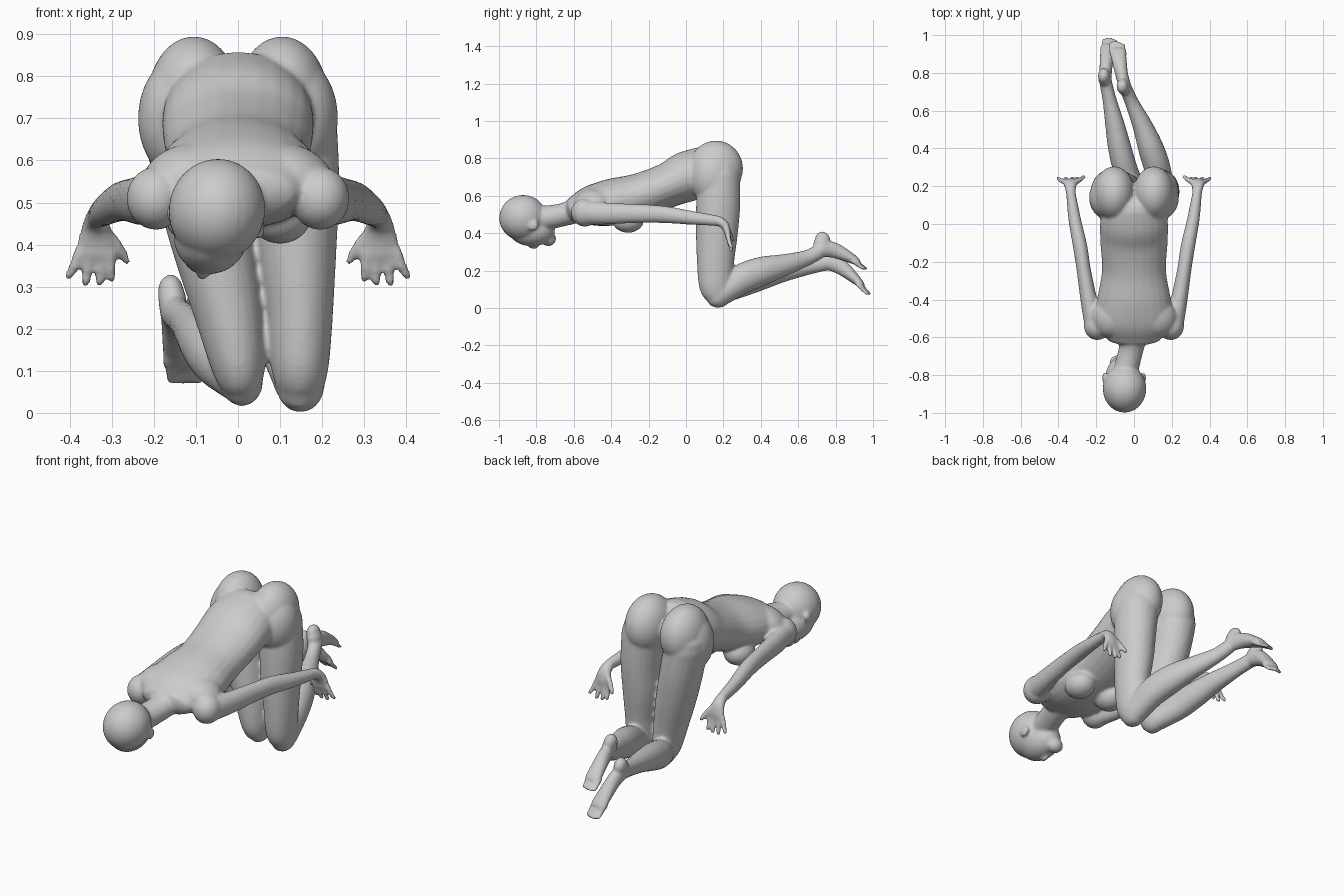
import bpy, bmesh, math
from mathutils import Vector, Matrix

bm = bmesh.new()

def catmull(p, t):
    i = min(int(t), len(p) - 2)
    f = t - i
    p0, p1, p2, p3 = p[max(i - 1, 0)], p[i], p[i + 1], p[min(i + 2, len(p) - 1)]
    return [0.5 * (2 * b + (c - a) * f + (2 * a - 5 * b + 4 * c - d) * f * f
            + (3 * b - a - 3 * c + d) * f ** 3) for a, b, c, d in zip(p0, p1, p2, p3)]

def limb(pts, cap=1.0, n=24, sub=5):
    """Smooth loft through rings (x, y, z, half width, half depth) with round ends."""
    m = (len(pts) - 1) * sub
    rings = [catmull(pts, k / sub) for k in range(m + 1)]
    cen = [Vector(r[:3]) for r in rings]
    tan = [(cen[min(i + 1, m)] - cen[max(i - 1, 0)]).normalized() for i in range(m + 1)]
    full = []
    def add(i, s, off):
        full.append((cen[i] + tan[i] * off, tan[i], rings[i][3] * s, rings[i][4] * s))
    angs = [math.radians(a) for a in (80, 55, 28)]
    for a in angs:
        add(0, math.cos(a), -math.sin(a) * cap * min(rings[0][3:]))
    for i in range(m + 1):
        add(i, 1, 0)
    for a in reversed(angs):
        add(m, math.cos(a), math.sin(a) * cap * min(rings[m][3:]))
    loops = []
    for c, t, a, b in full:
        side = (Vector((1, 0, 0)) - t * t.x).normalized()
        up = t.cross(side)
        loops.append([bm.verts.new(c + side * a * math.cos(q) + up * b * math.sin(q))
                      for q in (2 * math.pi * j / n for j in range(n))])
    for l0, l1 in zip(loops, loops[1:]):
        for j in range(n):
            k = (j + 1) % n
            bm.faces.new((l0[j], l0[k], l1[k], l1[j]))
    bm.faces.new(loops[0][::-1])
    bm.faces.new(loops[-1])

def blob(c, r, tilt=0, roll=0):
    mat = (Matrix.Translation(c) @ Matrix.Rotation(math.radians(roll), 4, 'Y')
           @ Matrix.Rotation(math.radians(tilt), 4, 'X') @ Matrix.Diagonal((*r, 1)))
    bmesh.ops.create_uvsphere(bm, u_segments=28, v_segments=18, radius=1, matrix=mat)

# Torso
limb([(0, .10, .735, .17, .13), (0, 0, .70, .18, .135), (0, -.1, .655, .178, .12),
      (0, -.25, .60, .17, .12), (0, -.4, .565, .195, .125), (0, -.52, .545, .2, .105),
      (0, -.6, .525, .15, .07)], cap=.6)

# Neck and head, bowed and turned slightly
limb([(0, -.56, .53, .08, .07), (-.015, -.66, .498, .066, .062), (-.04, -.76, .48, .066, .066)])
blob((-.05, -.872, .482), (.115, .127, .122), 10, 10)
blob((-.065, -.825, .42), (.088, .125, .09), 0, 15)
blob((-.085, -.735, .37), (.045, .04, .04))
blob((-.085, -.815, .335), (.014, .03, .02))
for x, z in ((-.155, .475), (.05, .44)):
    blob((x, -.815, z), (.014, .03, .026), 30)

for s in (-1, 1):
    # Hips, chest and shoulders
    blob((s * .105, .16, .745), (.11, .145, .15), 0)
    blob((s * .13, .14, .7), (.108, .12, .15), 0)
    blob((s * .10, -.31, .47), (.075, .085, .068))
    blob((s * .195, -.54, .51), (.07, .075, .075))
    blob((s * .13, -.5, .57), (.1, .1, .065), 10, s * 20)
    # Arms
    limb([(s * .2, -.55, .51, .06, .065), (s * .235, -.42, .505, .046, .058),
          (s * .265, -.25, .505, .038, .05), (s * .285, -.12, .5, .038, .046),
          (s * .315, .03, .482, .033, .037), (s * .335, .17, .466, .025, .028)])
    # Hands: palm, four fingers and thumb
    limb([(s * .335, .17, .468, .026, .026), (s * .337, .205, .445, .034, .024),
          (s * .337, .222, .405, .046, .019), (s * .338, .225, .375, .048, .015)], cap=.5)
    for i, (tx, tz) in enumerate(((.3, .32), (.328, .31), (.362, .308), (.402, .325))):
        x0 = .304 + i * .024
        limb([(s * x0, .225, .385, .014, .014), (s * (x0 + tx) / 2, .232, .35, .013, .013),
              (s * tx, .242, tz, .011, .011)], n=10)
    limb([(s * .315, .22, .43, .016, .016), (s * .285, .235, .395, .014, .014),
          (s * .266, .25, .362, .011, .011)], n=10)

# Thighs
limb([(.125, .175, .7, .11, .115), (.138, .172, .55, .103, .118), (.14, .165, .4, .095, .112),
      (.147, .158, .25, .08, .1), (.147, .16, .12, .07, .09), (.148, .175, .065, .058, .07)], cap=1.1)
limb([(-.125, .175, .7, .105, .115), (-.095, .172, .55, .103, .118), (-.06, .165, .4, .097, .112),
      (-.025, .158, .25, .083, .1), (0, .16, .12, .066, .09), (.008, .175, .075, .052, .07)], cap=1.1)

def foot(ankle, heel, ball, toe):
    """Foot pointing backwards with the sole up, plus five toes."""
    a, h, b, t = map(Vector, (ankle, heel, ball, toe))
    blob(h, (.031, .04, .042), 30)
    blob((a + h) / 2, (.034, .045, .045))
    limb([(*a, .034, .042), (*((a + h) / 2).lerp(b, .4), .034, .042),
          (*b, .042, .026), (*b.lerp(t, .4), .043, .018)], cap=.6)
    for i in range(5):
        o = Vector(((i - 2) * .0175, -abs(i - 1.5) * .007, 0))
        limb([(*(b.lerp(t, .3) + o), .012, .012), (*(t + o), .009, .009)], n=10)

# Lower legs and feet, crossing to one side
limb([(.147, .185, .075, .062, .066), (.125, .29, .15, .07, .08), (.09, .4, .195, .068, .078),
      (.045, .52, .228, .053, .06), (-.01, .64, .265, .037, .043), (-.04, .71, .30, .034, .04)])
foot((-.045, .72, .315), (-.062, .73, .367), (-.082, .89, .262), (-.09, .965, .21))
limb([(.005, .185, .085, .056, .064), (-.045, .29, .13, .064, .074), (-.075, .4, .165, .062, .07),
      (-.1, .52, .195, .052, .056), (-.13, .66, .222, .037, .043), (-.15, .75, .24, .034, .04)])
foot((-.152, .76, .245), (-.16, .785, .288), (-.138, .91, .15), (-.125, .985, .075))

# Fuse all parts into one smooth skin
me = bpy.data.meshes.new("body")
bmesh.ops.recalc_face_normals(bm, faces=bm.faces)
bm.to_mesh(me)
bm.free()
body = bpy.data.objects.new("body", me)
bpy.context.collection.objects.link(body)
bpy.context.view_layer.objects.active = body
body.select_set(True)
rm = body.modifiers.new("fuse", 'REMESH')
rm.mode = 'VOXEL'
rm.voxel_size = .008
rm.use_smooth_shade = True
sm = body.modifiers.new("soften", 'SMOOTH')
sm.factor = .5
sm.iterations = 6
for name in ("fuse", "soften"):
    bpy.ops.object.modifier_apply(modifier=name)
bpy.ops.object.shade_smooth()
